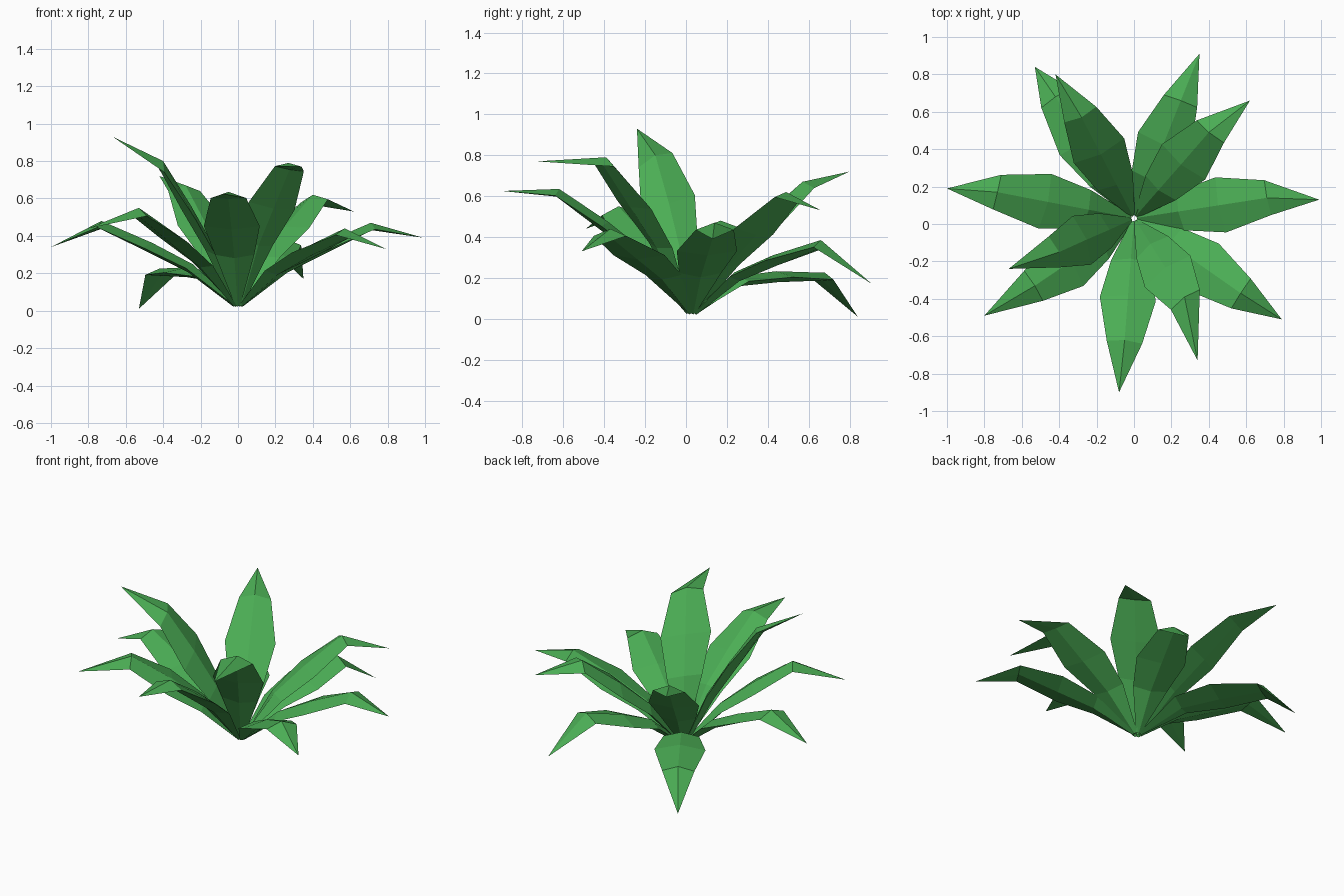
import bpy, bmesh
from mathutils import Vector

if "Cube" in bpy.data.objects:
    bpy.data.objects.remove(bpy.data.objects["Cube"])

green = bpy.data.materials.new("leaf_green")
green.diffuse_color = (0.07, 0.42, 0.09, 1)
green.use_nodes = True
green.node_tree.nodes["Principled BSDF"].inputs["Base Color"].default_value = green.diffuse_color

# Each leaf: bend point, tip, arch of the lower blade, sideways roll
LEAVES = [
    ((0.71, 0.14, 0.47), (0.99, 0.13, 0.39), 0.06, 0.0),
    ((0.40, 0.49, 0.62), (0.62, 0.66, 0.53), 0.06, 0.1),
    ((0.25, 0.66, 0.385), (0.35, 0.91, 0.17), 0.07, 0.0),
    ((-0.42, 0.68, 0.225), (-0.53, 0.84, 0.01), 0.10, 0.0),
    ((-0.28, 0.57, 0.67), (-0.42, 0.80, 0.72), 0.05, 0.0),
    ((-0.73, 0.17, 0.48), (-1.00, 0.19, 0.34), 0.06, 0.0),
    ((-0.40, -0.15, 0.80), (-0.67, -0.24, 0.93), 0.06, 0.4),
    ((-0.53, -0.33, 0.55), (-0.80, -0.49, 0.44), 0.06, 0.1),
    ((-0.05, -0.62, 0.635), (-0.08, -0.90, 0.625), 0.08, 0.0),
    ((0.27, -0.39, 0.79), (0.34, -0.73, 0.77), 0.09, 0.15),
    ((0.57, -0.37, 0.44), (0.79, -0.51, 0.33), 0.06, 0.0),
]
# Cross-sections from root to bend:
# position, half width, upper ridge, lower keel, arch share
SECTIONS = [(0.0, 0.015, 0.01, 0.01, 0.0), (0.33, 0.105, 0.025, 0.025, 1.0),
            (0.64, 0.15, 0.03, 0.025, 0.7), (1.0, 0.095, 0.035, 0.005, 0.0)]


def make_leaf(name, bend, tip, arch, roll):
    bend, tip = Vector(bend), Vector(tip)
    out = Vector((bend.x, bend.y, 0)).normalized()
    root = Vector((0.0, 0.03, 0.03)) + out * 0.02
    side = Vector((out.y, -out.x, roll)).normalized()
    blade_n = side.cross(bend - root).normalized()
    bend_n = (blade_n + side.cross(tip - bend).normalized()).normalized()
    bend = bend - bend_n * 0.035
    bm = bmesh.new()
    rings = []
    for t, half, ridge, keel, share in SECTIONS:
        n = bend_n if t == 1.0 else blade_n
        c = root.lerp(bend, t) + Vector((0, 0, arch * share))
        rings.append([bm.verts.new(p) for p in
                      (c - side * half, c + n * ridge, c + side * half, c - n * keel)])
    # thin diamond-section blade
    bm.faces.new(rings[0])
    for a, b in zip(rings, rings[1:]):
        for i in range(4):
            j = (i + 1) % 4
            bm.faces.new((a[i], a[j], b[j], b[i]))
    # pointed end
    end = bm.verts.new(tip)
    for i in range(4):
        bm.faces.new((rings[-1][i], rings[-1][(i + 1) % 4], end))
    bmesh.ops.recalc_face_normals(bm, faces=bm.faces[:])
    mesh = bpy.data.meshes.new(name)
    bm.to_mesh(mesh)
    bm.free()
    mesh.materials.append(green)
    obj = bpy.data.objects.new(name, mesh)
    bpy.context.collection.objects.link(obj)


for n, leaf in enumerate(LEAVES, 1):
    make_leaf(f"leaf_{n}", *leaf)
